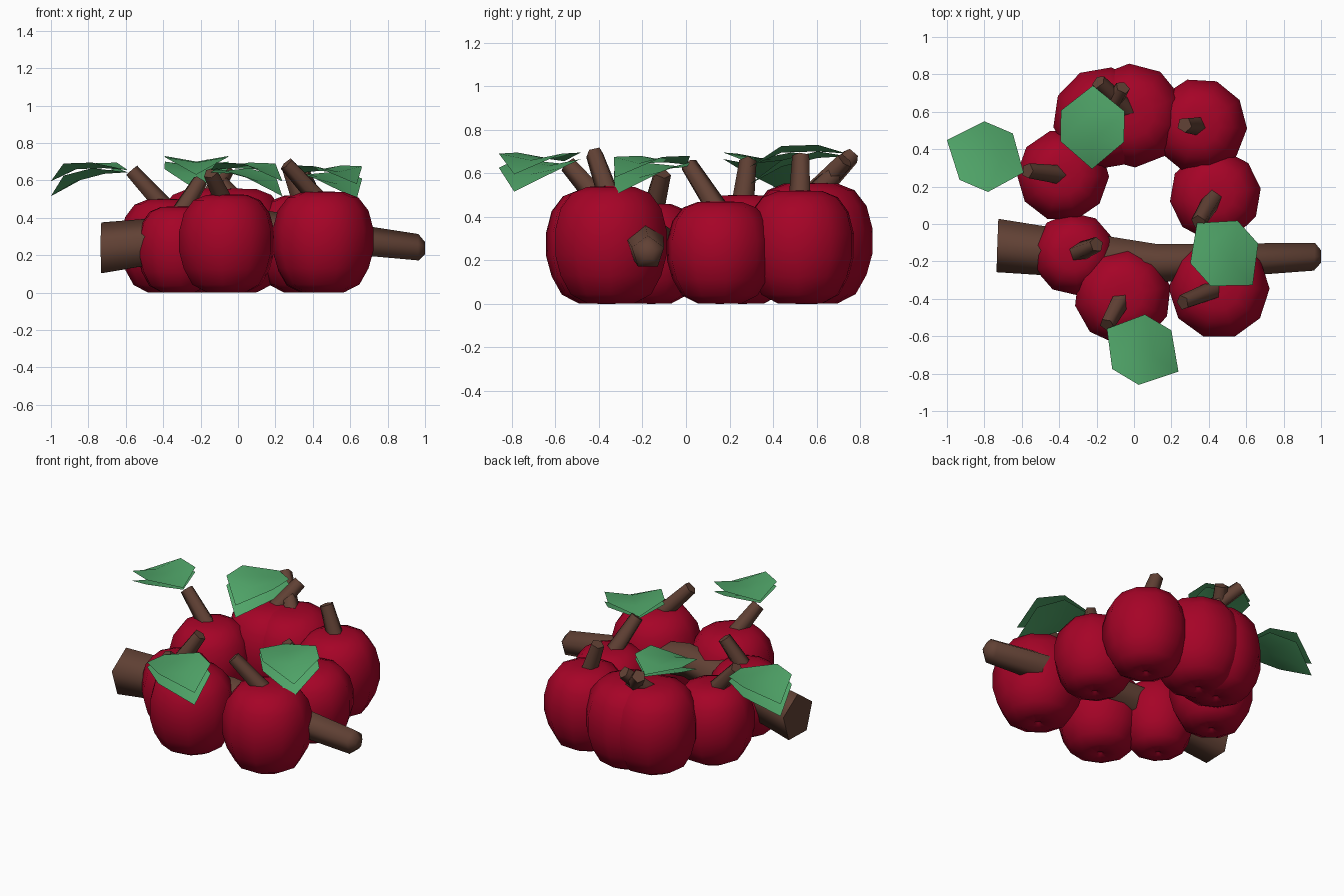
import bpy, bmesh, math
from mathutils import Vector

cube = bpy.data.objects.get("Cube")
if cube:
    bpy.data.objects.remove(cube, do_unlink=True)


def material(name, color):
    m = bpy.data.materials.new(name)
    m.use_nodes = True
    m.diffuse_color = (*color, 1)
    bsdf = next(n for n in m.node_tree.nodes if n.type == "BSDF_PRINCIPLED")
    bsdf.inputs["Base Color"].default_value = (*color, 1)
    bsdf.inputs["Roughness"].default_value = 0.8
    return m


RED = material("berry red", (0.38, 0.001, 0.02))
BROWN = material("bark brown", (0.12, 0.053, 0.035))
GREEN = material("leaf green", (0.083, 0.39, 0.145))


def finish(name, bm, mat):
    """Shade smooth, keeping the cut ends sharp."""
    for f in bm.faces:
        f.smooth = True
    for e in bm.edges:
        e.smooth = e.calc_face_angle(0) < 1.3
    mesh = bpy.data.meshes.new(name)
    bm.to_mesh(mesh)
    bm.free()
    mesh.materials.append(mat)
    bpy.context.collection.objects.link(bpy.data.objects.new(name, mesh))


def skin(bm, rings):
    """Bridge a list of vertex rings and close both ends."""
    n = len(rings[0])
    for a, b in zip(rings, rings[1:]):
        for i in range(n):
            j = (i + 1) % n
            bm.faces.new((a[i], a[j], b[j], b[i]))
    bm.faces.new(rings[0][::-1])
    bm.faces.new(rings[-1])
    bmesh.ops.recalc_face_normals(bm, faces=bm.faces)


# Berry profile as (radius, height) fractions, with a small dimple underneath
PROFILE = [(0.05, 0.02), (0.08, 0.0), (0.42, 0.003), (0.72, 0.08), (0.9, 0.24),
           (1.0, 0.42), (1.0, 0.62), (0.9, 0.81), (0.7, 0.94), (0.42, 0.995),
           (0.12, 1.0)]


def berry(name, x, y, r, height, turn, sides=10):
    bm = bmesh.new()
    rings = []
    for fr, fz in PROFILE:
        rings.append([bm.verts.new((x + r * fr * math.cos(turn + math.tau * i / sides),
                                    y + r * fr * math.sin(turn + math.tau * i / sides),
                                    fz * height)) for i in range(sides)])
    skin(bm, rings)
    finish(name, bm, RED)


def tube(name, stations, turn, sides=5):
    """Wooden tube through (point, radius) stations."""
    bm = bmesh.new()
    axis = (Vector(stations[-1][0]) - Vector(stations[0][0])).normalized()
    side = axis.cross(Vector((0, 0, 1))).normalized()
    up = side.cross(axis)
    rings = []
    for p, r in stations:
        rings.append([bm.verts.new(Vector(p)
                      + side * r * math.cos(turn + math.tau * i / sides)
                      + up * r * math.sin(turn + math.tau * i / sides))
                      for i in range(sides)])
    skin(bm, rings)
    finish(name, bm, BROWN)


def leaf(name, start, angle, z):
    """Pair of cupped hexagonal sheets that join at the stem and part at the tip."""
    bm = bmesh.new()
    d = Vector((math.cos(angle), math.sin(angle), 0))
    s = Vector((-d.y, d.x, 0))
    base = Vector((*start, z))

    def vert(u, v, h):
        return bm.verts.new(base + d * u + s * v + Vector((0, 0, h)))

    for root_h, near_h, far_h, tip_h in ((0, 0.04, 0.035, -0.06),
                                         (-0.012, 0.01, -0.03, -0.14)):
        root = vert(0, 0, root_h)
        r1, m1, l1 = (vert(0.135, v, near_h - (0 if v else 0.03)) for v in (-0.17, 0, 0.17))
        r2, m2, l2 = (vert(0.30, v, far_h - (0 if v else 0.03)) for v in (-0.17, 0, 0.17))
        tip = vert(0.446, 0, tip_h)
        for face in ((root, r1, m1), (root, m1, l1), (m1, r1, r2, m2),
                     (l1, m1, m2, l2), (m2, r2, tip), (l2, m2, tip)):
            bm.faces.new(face)
    finish(name, bm, GREEN)


# Berries: x, y, radius, height, stem tip
BERRIES = [
    ("front_left", 0.455, -0.345, 0.27, 0.54, (0.26, -0.42, 0.69)),
    ("front", -0.06, -0.385, 0.26, 0.525, (-0.145, -0.54, 0.64)),
    ("front_right", -0.32, -0.16, 0.222, 0.46, (-0.20, -0.11, 0.60)),
    ("right", -0.38, 0.26, 0.247, 0.50, (-0.57, 0.285, 0.65)),
    ("back_right", -0.16, 0.565, 0.275, 0.555, (-0.06, 0.73, 0.66)),
    ("back", -0.01, 0.58, 0.278, 0.555, (-0.19, 0.76, 0.68)),
    ("back_left", 0.35, 0.525, 0.255, 0.52, (0.27, 0.53, 0.68)),
    ("left", 0.435, 0.155, 0.245, 0.47, (0.345, 0.01, 0.64)),
]
for k, (name, x, y, r, height, tip) in enumerate(BERRIES):
    berry("berry_" + name, x, y, r, height, 0.2 * k)
    tube("stem_" + name, [((x, y, height * 0.88), 0.055), (tip, 0.042)], 0.5 * k)

# Leaves grow from four of the stems
for name, start, angle, z in [
    ("right", (-0.59, 0.275), 2.74, 0.655),
    ("front", (-0.145, -0.56), -0.54, 0.655),
    ("left", (0.337, 0.005), -0.84, 0.64),
    ("back", (-0.22, 0.74), -1.58, 0.69),
]:
    leaf("leaf_" + name, start, angle, z)

# Bent branch running through the ring
tube("branch", [((-0.73, -0.115, 0.225), 0.15), ((0.12, -0.21, 0.335), 0.108),
                ((0.965, -0.175, 0.235), 0.078), ((1.0, -0.175, 0.235), 0.035)], math.pi / 2)
